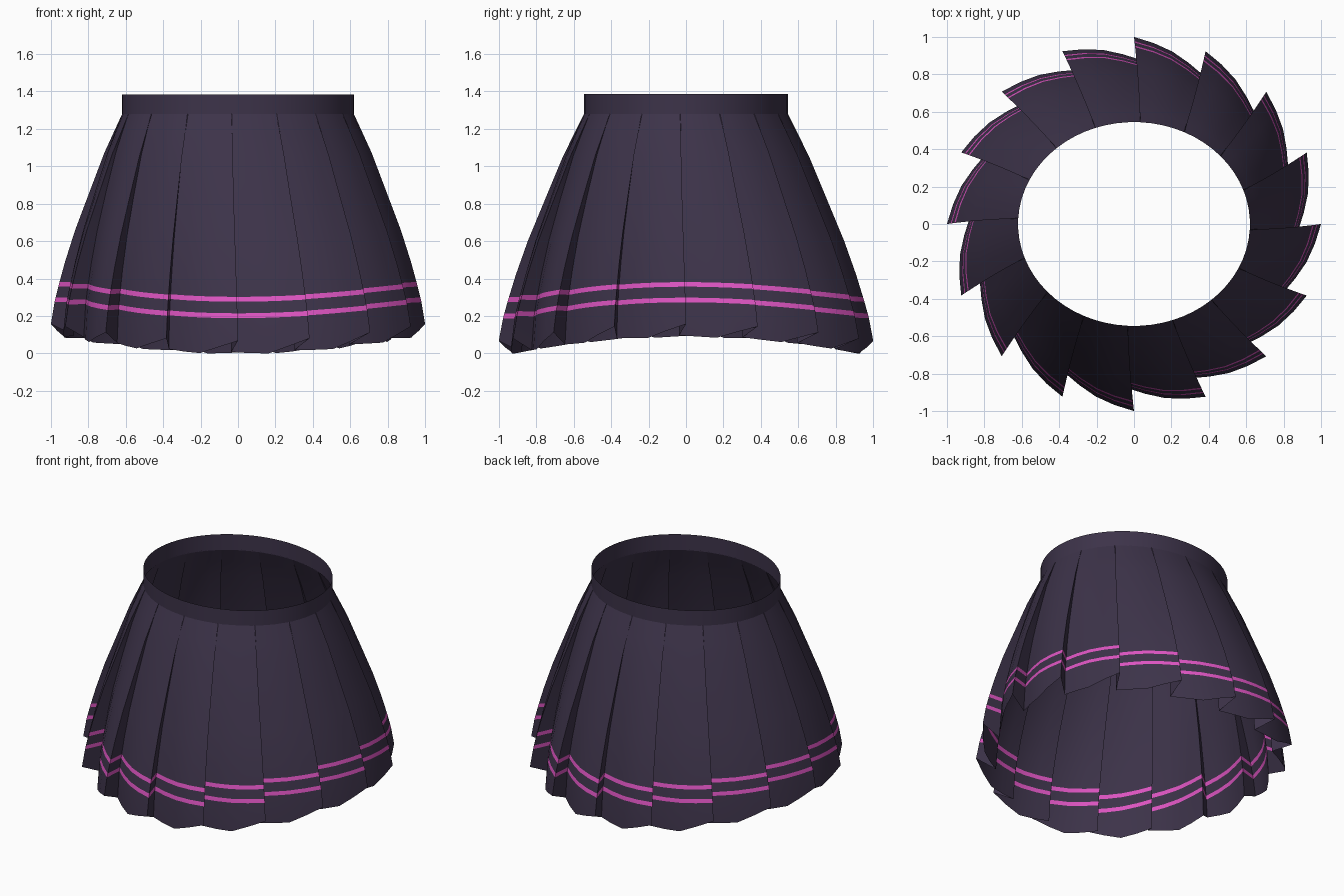
import bpy, bmesh, math

if "Cube" in bpy.data.objects:
    bpy.data.objects.remove(bpy.data.objects["Cube"])

PLEATS = 16
STEP = 2 * math.pi / PLEATS
RX, RY = 0.62, 0.545          # waist ellipse
WAIST_Z, TOP_Z = 1.28, 1.385


def material(name, rgb):
    m = bpy.data.materials.new(name)
    m.diffuse_color = (*rgb, 1)
    m.use_nodes = True
    m.node_tree.nodes["Principled BSDF"].inputs["Base Color"].default_value = m.diffuse_color
    return m


cloth = material("dark plum cloth", (0.046, 0.033, 0.067))
trim = material("pink trim", (0.73, 0.09, 0.54))


def finish(name, bm, mats, angle):
    me = bpy.data.meshes.new(name)
    bm.to_mesh(me)
    bm.free()
    for m in mats:
        me.materials.append(m)
    ob = bpy.data.objects.new(name, me)
    bpy.context.collection.objects.link(ob)
    bpy.ops.object.select_all(action='DESELECT')
    ob.select_set(True)
    bpy.context.view_layer.objects.active = ob
    bpy.ops.object.shade_smooth_by_angle(angle=math.radians(angle))
    return ob


def loft(bm, rings):
    """Skin closed rings listed from top to bottom, clockwise from above."""
    rows = [[bm.verts.new(p) for p in ring] for ring in rings]
    n = len(rows[0])
    bands = []
    for a, b in zip(rows, rows[1:]):
        bands.append([bm.faces.new((a[k], a[(k + 1) % n], b[(k + 1) % n], b[k]))
                      for k in range(n)])
    return bands


# Pleat shape: (fraction across pleat, inward depth, hem lift)
PLEAT = [(0, 0, 0.07), (0.25, 0.027, 0.035), (0.5, 0.055, 0),
         (0.75, 0.09, 0.004), (1, 0.122, 0.01)]

# Rows of the skirt: (height, flare from waist ellipse to hem circle)
ROWS = [(1.28, 0), (1.17, 0.12), (1.05, 0.25), (0.82, 0.46), (0.6, 0.66),
        (0.42, 0.80), (0.302, 0.88), (0.276, 0.897), (0.214, 0.935),
        (0.188, 0.95), (-0.003, 1.0)]
STRIPE_BANDS = (6, 8)


def skirt_ring(z, flare, hem):
    ring = []
    for i in range(PLEATS):
        tip = -i * STEP - math.radians(3) * (1 - flare)
        for u, depth, lift in PLEAT:
            a = tip - u * (STEP + math.radians(0.4 + 2 * flare))
            r = 1 - depth * flare
            x = (RX + (1 - RX) * flare) * r * math.cos(a)
            y = (RY + (1 - RY) * flare) * r * math.sin(a)
            rise = 0.09 * flare * math.cos(a) ** 2   # hem is higher at the sides
            ring.append((x, y, z + rise + (lift if hem else 0)))
    return ring


# Pleated skirt with two trim stripes
bm = bmesh.new()
bands = loft(bm, [skirt_ring(z, f, k == len(ROWS) - 1)
                  for k, (z, f) in enumerate(ROWS)])
for s in STRIPE_BANDS:
    for f in bands[s]:
        f.material_index = 1
finish("pleated_skirt", bm, (cloth, trim), 35)

# Waistband
bm = bmesh.new()
loft(bm, [[(RX * math.cos(-k * math.pi / 40), RY * math.sin(-k * math.pi / 40), z)
           for k in range(80)] for z in (TOP_Z, WAIST_Z - 0.005)])
finish("waistband", bm, (cloth,), 35)
